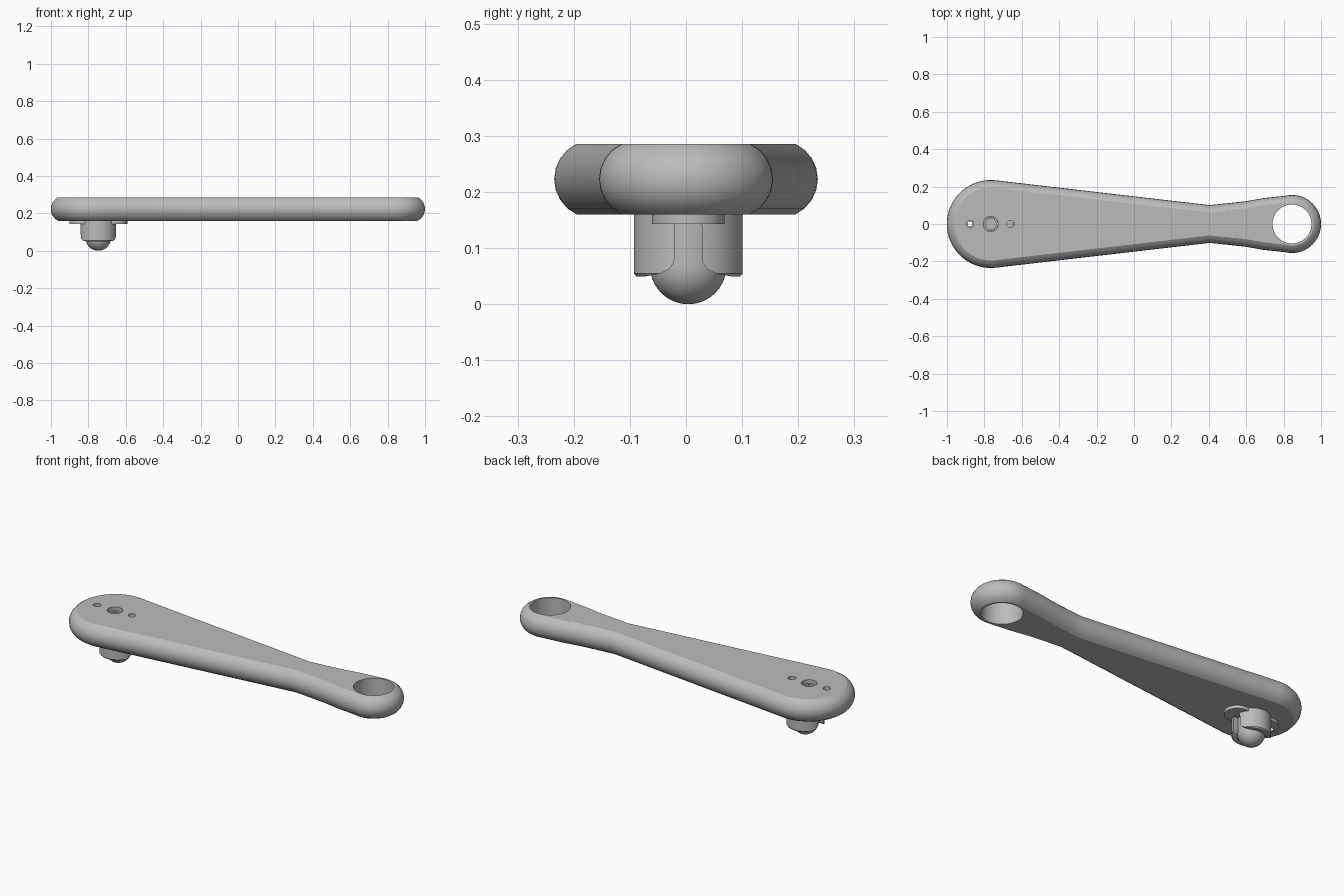
import bpy, bmesh
from math import sin, cos, pi, atan2, radians

cube = bpy.data.objects.get("Cube")
if cube:
    bpy.data.objects.remove(cube, do_unlink=True)

grey = bpy.data.materials.new("plain grey")
grey.use_nodes = True
colour = (0.5, 0.5, 0.5, 1)
grey.diffuse_color = colour
grey.node_tree.nodes["Principled BSDF"].inputs["Base Color"].default_value = colour

BOTTOM, TOP = 0.16, 0.286
PIVOT, POST, EYE = -0.766, -0.747, 0.845


def loft(name, rings):
    """Skin a stack of equal-length point rings and cap both ends."""
    bm = bmesh.new()
    loops = [[bm.verts.new(p) for p in ring] for ring in rings]
    n = len(loops[0])
    for a, b in zip(loops, loops[1:]):
        for i in range(n):
            j = (i + 1) % n
            bm.faces.new((a[i], a[j], b[j], b[i]))
    bm.faces.new(loops[0])
    bm.faces.new(loops[-1])
    bmesh.ops.recalc_face_normals(bm, faces=bm.faces)
    mesh = bpy.data.meshes.new(name)
    bm.to_mesh(mesh)
    bm.free()
    obj = bpy.data.objects.new(name, mesh)
    bpy.context.collection.objects.link(obj)
    mesh.materials.append(grey)
    return obj


def circle(x, y, z, r, n=48):
    return [(x + r * cos(2 * pi * i / n), y + r * sin(2 * pi * i / n), z) for i in range(n)]


def turned(name, x, y, profile, n=48):
    return loft(name, [circle(x, y, z, r, n) for r, z in profile])


def cut(obj, cutters):
    for c in cutters:
        mod = obj.modifiers.new("cut", "BOOLEAN")
        mod.operation, mod.solver, mod.object = "DIFFERENCE", "EXACT", c
        c.hide_render = True
        c.hide_viewport = True
        c.display_type = "WIRE"


def smooth(obj, angle):
    """Bake the cuts, then smooth while keeping the sharp edges."""
    bpy.context.view_layer.update()
    graph = bpy.context.evaluated_depsgraph_get()
    mesh = bpy.data.meshes.new_from_object(obj.evaluated_get(graph))
    obj.modifiers.clear()
    obj.data = mesh
    bpy.ops.object.select_all(action="DESELECT")
    obj.select_set(True)
    bpy.context.view_layer.objects.active = obj
    bpy.ops.object.shade_smooth_by_angle(angle=radians(angle))


def outline(inset, z):
    """Arm contour: wide round end, straight taper, waist, small eye end."""
    big, small = 0.235 - inset, 0.155 - inset
    lean = atan2(0.135, 1.17)
    neck = [(0.405, 0.101), (0.5, 0.111), (0.6, 0.122), (0.69, 0.138)]
    upper = []
    for i in range(17):
        a = pi - (pi / 2 - lean) * i / 16 - lean * 2 * i / 16
        upper.append((PIVOT + big * cos(a), big * sin(a)))
    upper += [(x, y - inset) for x, y in neck]
    for i in range(17):
        a = radians(103) * (1 - i / 16)
        upper.append((EYE + small * cos(a), small * sin(a)))
    lower = [(x, -y) for x, y in upper[-2:0:-1]]
    return [(x, y, z) for x, y in upper + lower]


# Arm with a rounded rim
half = (TOP - BOTTOM) / 2
rim = []
for i in range(9):
    a = radians(-64 + 16 * i)
    rim.append((0.04 * (1 - cos(a)) / (1 - cos(radians(64))),
                BOTTOM + half + half * sin(a) / sin(radians(64))))
arm = loft("crank_arm", [outline(d, z) for d, z in rim])

# Holes through the arm
eye = turned("eye_cutter", EYE, 0, [(0.104, 0.1), (0.104, 0.4)], 64)
bore = turned("bore_cutter", PIVOT, 0, [(0.04, 0.1), (0.04, 0.4)], 32)
pins = [turned("pin_hole_cutter", x, 0, [(0.02, 0.1), (0.02, 0.4)], 24) for x in (-0.877, -0.66)]
cut(arm, [eye, bore] + pins)
smooth(arm, 28)

# Recessed screw with a square socket
screw = turned("socket_screw", PIVOT, 0, [(0.039, 0.15), (0.039, 0.265)], 32)
socket = turned("socket_cutter", PIVOT, 0, [(0.03, 0.2), (0.03, 0.4)], 6)
cut(screw, [socket])
smooth(screw, 30)

# Mounting flange under the wide end
flange_rings = []
for z in (0.143, BOTTOM + 0.002):
    ring = []
    for x, start in ((POST + 0.09, -pi / 2), (POST - 0.09, pi / 2)):
        for i in range(13):
            a = start + pi * i / 12
            ring.append((x + 0.065 * cos(a), 0.004 + 0.065 * sin(a), z))
    flange_rings.append(ring)
flange = loft("mounting_flange", flange_rings)
small_holes = [turned("flange_hole_cutter", x, 0, [(0.014, 0.1), (0.014, 0.3)], 16)
               for x in (-0.877, -0.66)]
cut(flange, small_holes)
smooth(flange, 30)

# Boss with a flared slot on both sides
boss = turned("boss", POST, 0.004, [(0.092, 0.049), (0.097, 0.055), (0.097, BOTTOM + 0.002)])
right_edge = [(0.024, 0.145), (0.025, 0.075), (0.034, 0.062), (0.052, 0.054), (0.08, 0.049), (0.08, 0.03)]
slot_profile = right_edge + [(-y, z) for y, z in reversed(right_edge)]
slot = loft("slot_cutter", [[(x, y + 0.004, z) for y, z in slot_profile]
                            for x in (POST - 0.2, POST + 0.2)])
cut(boss, [slot])
smooth(boss, 30)

# Round-tipped pin inside the boss
tip = [(0.068 * sin(a), 0.068 - 0.068 * cos(a)) for a in [pi / 2 * (i + 0.3) / 10.3 for i in range(11)]]
pin = turned("round_tipped_pin", POST, 0.004, tip + [(0.068, 0.15)])
smooth(pin, 30)
